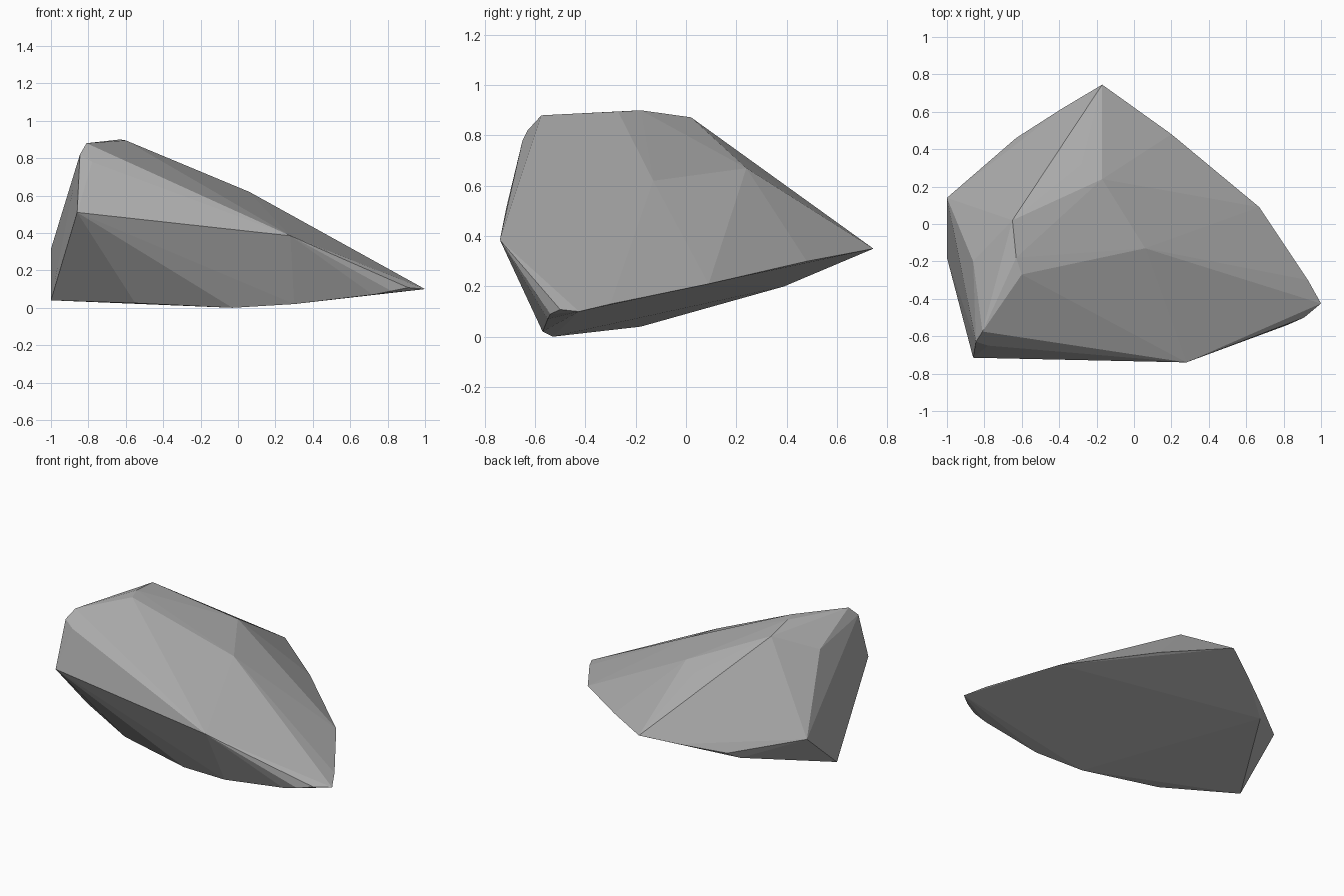
import bpy, bmesh

if "Cube" in bpy.data.objects:
    bpy.data.objects.remove(bpy.data.objects["Cube"])

# Corner points of the chipped boulder, grouped by region
crown = [(-.81, -.575, .88), (-.60, -.27, .895), (-.63, -.18, .90), (-.65, .02, .872),
         (-.845, -.63, .82), (-.78, -.65, .78), (-.86, -.20, .755)]
shoulder = [(.06, -.13, .62), (-.17, .24, .67), (-.28, .32, .635),
            (-.86, -.715, .51), (.28, -.74, .385)]
rim = [(-1, .14, .315), (-.63, .46, .245), (-.38, .62, .30), (-.17, .745, .35),
       (.20, .48, .30), (.67, .09, .21), (.93, -.30, .13), (1, -.425, .10),
       (.91, -.50, .108), (.82, -.54, .09)]
underside = [(-1, -.18, .04), (-.68, .39, .20), (-.55, -.42, .025), (-.03, -.53, 0),
             (.30, -.57, .02), (.72, -.55, .07)]

# Wrap the points in a faceted convex shell
bm = bmesh.new()
for p in crown + shoulder + rim + underside:
    bm.verts.new(p)
hull = bmesh.ops.convex_hull(bm, input=bm.verts[:])
loose = [v for v in bm.verts if not v.link_faces]
bmesh.ops.delete(bm, geom=loose, context='VERTS')
bmesh.ops.recalc_face_normals(bm, faces=bm.faces[:])
mesh = bpy.data.meshes.new("rock")
bm.to_mesh(mesh)
bm.free()

# Single stone colour
stone = bpy.data.materials.new("stone_grey")
stone.diffuse_color = (.42, .42, .42, 1)
stone.use_nodes = True
stone.node_tree.nodes["Principled BSDF"].inputs["Base Color"].default_value = stone.diffuse_color
mesh.materials.append(stone)
rock = bpy.data.objects.new("rock", mesh)
bpy.context.collection.objects.link(rock)
